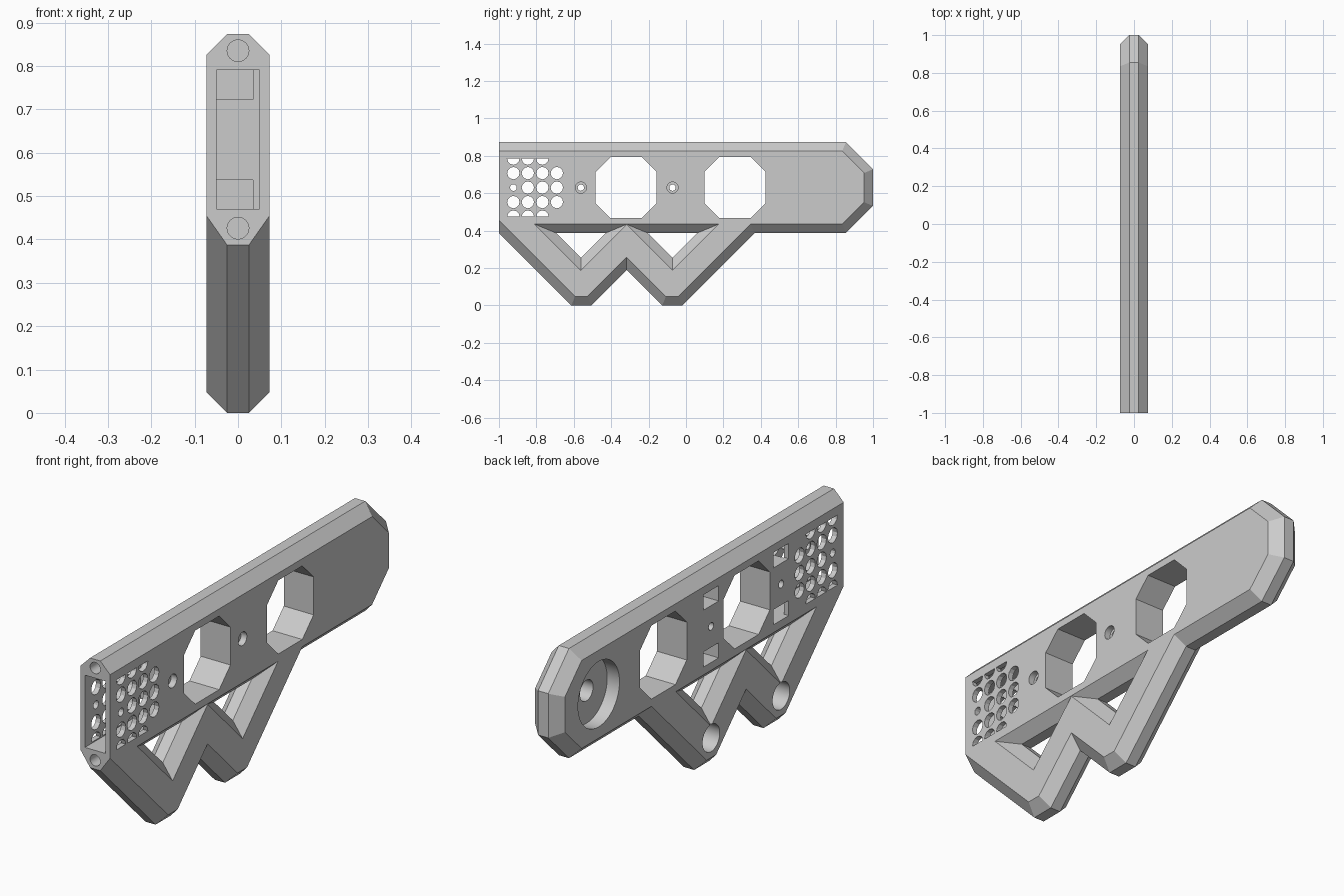
import bpy, bmesh, math
from mathutils import Vector

if "Cube" in bpy.data.objects:
    bpy.data.objects.remove(bpy.data.objects["Cube"], do_unlink=True)

grey = bpy.data.materials.new("light_grey")
grey.use_nodes = True
grey.diffuse_color = (0.6, 0.6, 0.6, 1)
grey.node_tree.nodes["Principled BSDF"].inputs["Base Color"].default_value = (0.6, 0.6, 0.6, 1)

FLAT, SIDE, BEVEL = 0.025, 0.073, 0.048   # half widths of edge and side faces
MID = 0.63                                # height of the main axis


def loft(name, stacks):
    """Closed solids; each stack is a list of rings, each ring a list of 3D points."""
    bm = bmesh.new()
    for rings in stacks:
        loops = [[bm.verts.new(p) for p in ring] for ring in rings]
        n = len(loops[0])
        for a, b in zip(loops, loops[1:]):
            for i in range(n):
                j = (i + 1) % n
                bm.faces.new((a[i], a[j], b[j], b[i]))
        bm.faces.new(loops[0][::-1])
        bm.faces.new(loops[-1])
    bmesh.ops.recalc_face_normals(bm, faces=bm.faces[:])
    mesh = bpy.data.meshes.new(name)
    bm.to_mesh(mesh)
    bm.free()
    mesh.materials.append(grey)
    obj = bpy.data.objects.new(name, mesh)
    bpy.context.collection.objects.link(obj)
    return obj


def at_x(x, pts):
    return [(x, y, z) for y, z in pts]


def prism(pts, x0, x1):
    return [at_x(x0, pts), at_x(x1, pts)]


def arc(cy, cz, r, n, a0=0.0, sweep=2 * math.pi):
    count = n if sweep > 6 else n + 1
    return [(cy + r * math.cos(a0 + sweep * i / n), cz + r * math.sin(a0 + sweep * i / n))
            for i in range(count)]


def box(x0, x1, y0, y1, z0, z1):
    return prism([(y0, z0), (y1, z0), (y1, z1), (y0, z1)], x0, x1)


def inset(pts, dist, keep=lambda a, b: False):
    """Move each edge of a counter-clockwise outline inwards by dist."""
    lines = []
    for i, p in enumerate(pts):
        a, b = Vector(p), Vector(pts[(i + 1) % len(pts)])
        d = (b - a).normalized()
        shift = 0 if keep(a, b) else dist
        lines.append((a + Vector((-d.y, d.x)) * shift, d))
    out = []
    for i in range(len(pts)):
        (p, d), (q, e) = lines[i - 1], lines[i]
        t = (q - p).cross(e) / d.cross(e)
        out.append(tuple(p + d * t))
    return out


# Bevelled body with zigzag lower frame, flat at the front end
outline = [(-1, 0.387), (-0.613, 0), (-0.507, 0), (-0.317, 0.19), (-0.127, 0),
           (-0.021, 0), (0.366, 0.387), (0.855, 0.387), (1, 0.532), (1, 0.728),
           (0.855, 0.873), (-1, 0.873)]
inner = inset(outline, BEVEL, lambda a, b: a.x == b.x == -1)
body = loft("frame_body", [[at_x(-SIDE, inner), at_x(-FLAT, outline),
                            at_x(FLAT, outline), at_x(SIDE, inner)]])


def cut(stacks):
    cutter = loft("cutter", stacks)
    cutter.hide_render = True
    mod = body.modifiers.new("cut", "BOOLEAN")
    mod.operation, mod.solver, mod.object = "DIFFERENCE", "EXACT", cutter
    bpy.ops.object.modifier_apply(modifier=mod.name)
    bpy.data.objects.remove(cutter, do_unlink=True)


bpy.context.view_layer.objects.active = body
body.select_set(True)

SCREWS = (-0.562, -0.072)

# Triangular openings with sloping walls
for y in SCREWS:
    small = [(y - 0.132, 0.387), (y, 0.255), (y + 0.132, 0.387)]
    large = inset(small, -BEVEL)
    cut([[at_x(-0.1, large), at_x(-SIDE, large), at_x(-FLAT, small),
          at_x(FLAT, small), at_x(SIDE, large), at_x(0.1, large)]])

# Large octagonal openings
for y in (-0.32, 0.262):
    half, flat = 0.163, 0.084
    octagon = [(half, -flat), (half, flat), (flat, half), (-flat, half),
               (-half, flat), (-half, -flat), (-flat, -half), (flat, -half)]
    cut([prism([(y + a, MID + b) for a, b in octagon], -0.1, 0.1)])

# Hollow behind the front end
cut([box(-0.05, 0.05, -1.1, -0.61, 0.47, 0.79)])

# Perforated grid through both walls, with half holes along top and bottom
STEP, R = 0.0775, 0.033
grid = []
for col in range(4):
    y = -0.923 + col * STEP
    for row in (-1, 0, 1):
        r = 0.018 if (col == 0 and row == 0) else R
        grid.append(prism(arc(y, MID + row * STEP, r, 12), -0.1, 0.1))
    if col < 3:
        grid.append(prism(arc(y, MID + 2 * STEP, R, 6, math.pi, math.pi), -0.1, 0.1))
        grid.append(prism(arc(y, MID - 2 * STEP, R, 6, 0, math.pi), -0.1, 0.1))
cut(grid)

# Square pockets, screw holes and foot sockets
for y in SCREWS:
    cut([box(-0.1, 0.035, y - 0.053, y + 0.053, z0, z1)
         for z0, z1 in ((0.47, 0.537), (0.722, 0.79))])
    cut([prism(arc(y, MID, 0.017, 20), -0.1, 0.1)])
    cut([prism(arc(y, MID, 0.03, 20), 0.045, 0.1)])
    cut([prism(arc(y, 0.135, 0.06, 40), -0.1, 0.05)])

# Round recess near the back end with a deeper centre hole
cut([prism(arc(0.715, MID, 0.145, 48), -0.1, -0.013)])
cut([prism(arc(0.715, MID, 0.046, 32), -0.05, 0.05)])

# Rod holes in the front end
for z in (0.835, 0.426):
    ring = arc(0, z, 0.025, 32)
    cut([[[(a, y, b) for a, b in ring] for y in (-1.1, -0.6)]])

bpy.ops.object.shade_smooth_by_angle(angle=math.radians(20))
